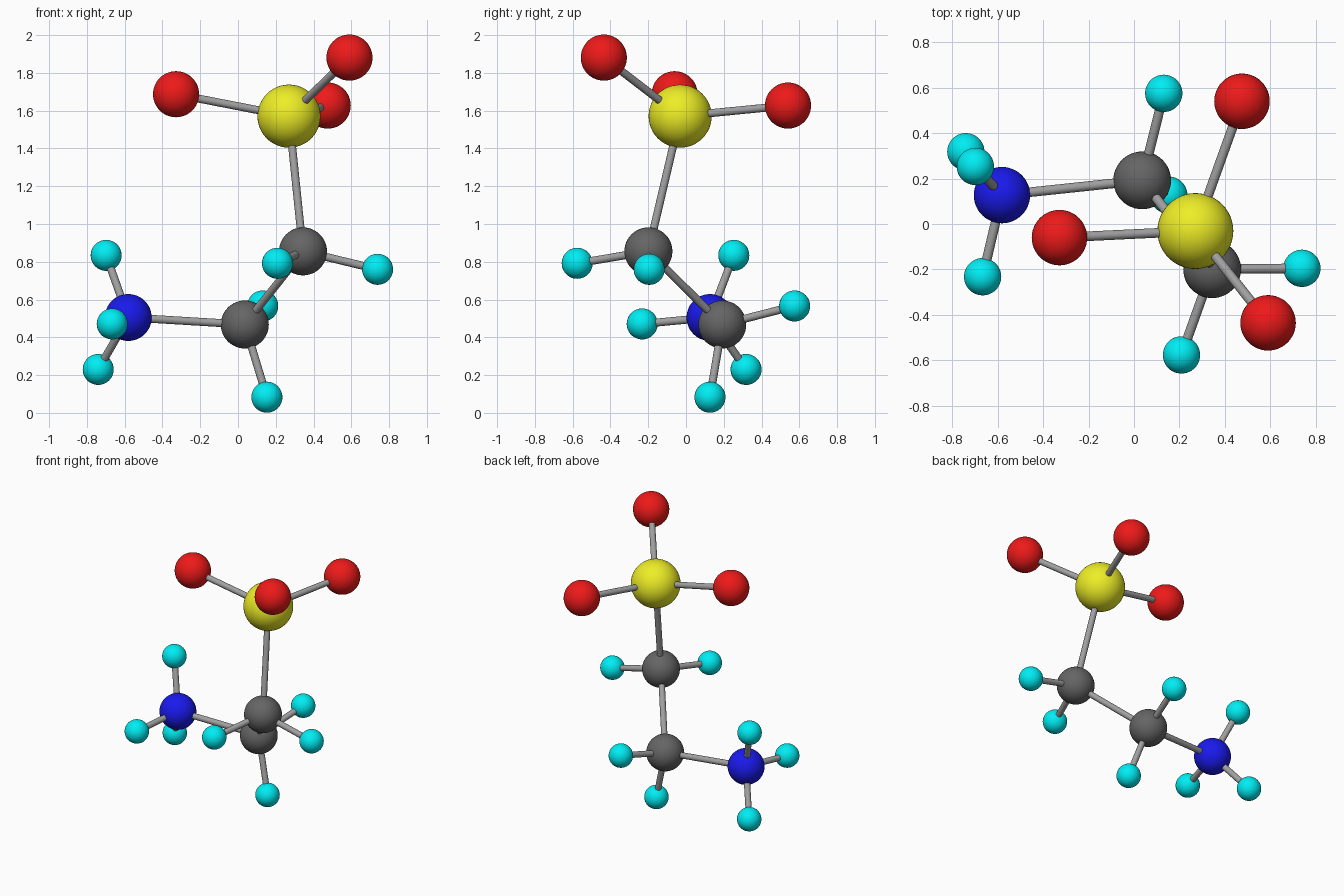
import bpy
from mathutils import Vector

if "Cube" in bpy.data.objects:
    bpy.data.objects.remove(bpy.data.objects["Cube"])


def material(name, rgb):
    m = bpy.data.materials.new(name)
    m.diffuse_color = (*rgb, 1)
    m.use_nodes = True
    m.node_tree.nodes["Principled BSDF"].inputs["Base Color"].default_value = m.diffuse_color
    return m


# Element styles: radius and material
STYLE = {
    "sulfur": (0.167, material("yellow", (0.85, 0.85, 0.02))),
    "oxygen": (0.122, material("red", (0.85, 0.01, 0.01))),
    "nitrogen": (0.124, material("blue", (0.01, 0.01, 0.85))),
    "carbon": (0.127, material("dark_grey", (0.13, 0.13, 0.13))),
    "hydrogen": (0.082, material("cyan", (0.0, 0.85, 0.9))),
}
BOND_RADIUS = 0.021
BOND_MAT = material("bond_grey", (0.35, 0.35, 0.35))


def finish(name, mat):
    ob = bpy.context.object
    ob.name = name
    ob.data.materials.append(mat)
    bpy.ops.object.shade_smooth_by_angle()
    return ob


def atom(name, kind, pos):
    radius, mat = STYLE[kind]
    bpy.ops.mesh.primitive_uv_sphere_add(segments=48, ring_count=24,
                                         radius=radius, location=pos)
    finish(name, mat)
    return Vector(pos)


def bond(name, a, b):
    d = b - a
    bpy.ops.mesh.primitive_cylinder_add(
        vertices=24, radius=BOND_RADIUS, depth=d.length, location=(a + b) / 2,
        rotation=d.to_track_quat('Z', 'Y').to_euler())
    finish(name, BOND_MAT)


# Backbone atoms
sulfur = atom("sulfur_atom", "sulfur", (0.270, -0.031, 1.571))
upper = atom("upper_carbon_atom", "carbon", (0.344, -0.199, 0.855))
lower = atom("lower_carbon_atom", "carbon", (0.036, 0.192, 0.468))
nitrogen = atom("nitrogen_atom", "nitrogen", (-0.581, 0.127, 0.505))

# Backbone bonds
bond("sulfur_carbon_bond", sulfur, upper)
bond("carbon_carbon_bond", upper, lower)
bond("carbon_nitrogen_bond", lower, nitrogen)

# Outer atoms, each bonded to its backbone atom
GROUPS = [
    ("sulfur", "oxygen", sulfur,
     [(-0.328, -0.060, 1.687), (0.590, -0.435, 1.881), (0.475, 0.540, 1.627)]),
    ("upper_carbon", "hydrogen", upper,
     [(0.209, -0.576, 0.792), (0.739, -0.195, 0.760)]),
    ("lower_carbon", "hydrogen", lower,
     [(0.153, 0.127, 0.083), (0.131, 0.575, 0.566)]),
    ("nitrogen", "hydrogen", nitrogen,
     [(-0.698, 0.253, 0.834), (-0.666, -0.232, 0.471), (-0.740, 0.318, 0.230)]),
]
for owner, kind, centre, places in GROUPS:
    for i, pos in enumerate(places, 1):
        end = atom(f"{owner}_{kind}_atom_{i}", kind, pos)
        bond(f"{owner}_{kind}_bond_{i}", centre, end)
